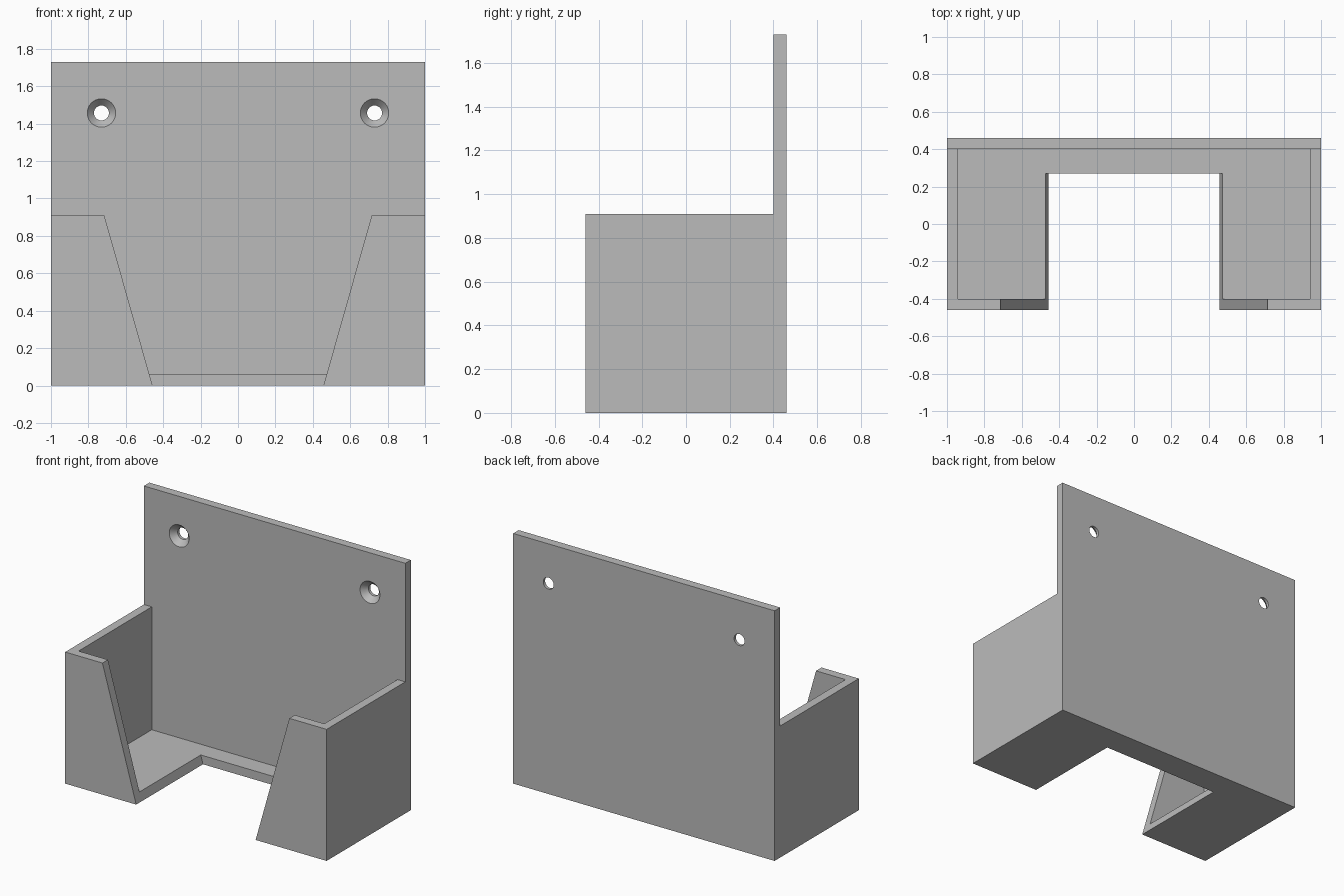
import bpy, bmesh
from math import radians
from mathutils import Matrix, Vector

cube = bpy.data.objects.get("Cube")
if cube:
    bpy.data.objects.remove(cube, do_unlink=True)

T = 0.06                    # wall thickness
HX, HY = 1.0, 0.46          # half width and half depth
PLATE_H, POCKET_H = 1.73, 0.91
PLATE_Y = HY - T            # front face of the back plate

grey = bpy.data.materials.new("plain grey")
grey.use_nodes = True
colour = (0.5, 0.5, 0.5, 1)
grey.diffuse_color = colour
grey.node_tree.nodes["Principled BSDF"].inputs["Base Color"].default_value = colour


def prism(name, points, depth):
    """Closed solid from an outline swept along a vector."""
    bm = bmesh.new()
    face = bm.faces.new([bm.verts.new(p) for p in points])
    swept = bmesh.ops.extrude_face_region(bm, geom=[face], use_keep_orig=True)["geom"]
    verts = [v for v in swept if isinstance(v, bmesh.types.BMVert)]
    bmesh.ops.translate(bm, vec=Vector(depth), verts=verts)
    return finish(name, bm)


def finish(name, bm):
    bmesh.ops.recalc_face_normals(bm, faces=bm.faces)
    mesh = bpy.data.meshes.new(name)
    bm.to_mesh(mesh)
    bm.free()
    mesh.materials.append(grey)
    obj = bpy.data.objects.new(name, mesh)
    bpy.context.collection.objects.link(obj)
    return obj


def cone(name, x, y, z, front_r, back_r, depth):
    """Round cutter whose axis runs front to back, starting at y."""
    bm = bmesh.new()
    place = Matrix.Translation((x, y + depth / 2, z)) @ Matrix.Rotation(radians(-90), 4, "X")
    bmesh.ops.create_cone(bm, cap_ends=True, segments=48, radius1=front_r,
                          radius2=back_r, depth=depth, matrix=place)
    return finish(name, bm)


def cut(target, cutter):
    cutter.hide_render = True
    mod = target.modifiers.new("cut", "BOOLEAN")
    mod.operation, mod.solver, mod.object = "DIFFERENCE", "EXACT", cutter
    bpy.context.view_layer.objects.active = target
    bpy.ops.object.modifier_apply(modifier=mod.name)
    bpy.data.objects.remove(cutter, do_unlink=True)


# L-shaped side outline swept across the width: back plate and solid pocket
side = [(-HY, 0), (HY, 0), (HY, PLATE_H), (PLATE_Y, PLATE_H),
        (PLATE_Y, POCKET_H), (-HY, POCKET_H)]
holder = prism("wall_holder", [(-HX, y, z) for y, z in side], (2 * HX, 0, 0))

# Hollow pocket between side walls, front lips, floor and plate
ix, iy = HX - T, HY - T
pocket = [(-ix, -iy, T), (ix, -iy, T), (ix, PLATE_Y, T), (-ix, PLATE_Y, T)]
cut(holder, prism("pocket_cutter", pocket, (0, 0, 1)))

# Tapered opening through the front wall and the floor
slope = (0.715 - 0.457) / POCKET_H
low, high = 0.457 - 0.1 * slope, 0.457 + 1.1 * slope
opening = [(-low, -0.6, -0.1), (low, -0.6, -0.1), (high, -0.6, 1.1), (-high, -0.6, 1.1)]
cut(holder, prism("opening_cutter", opening, (0, 0.87, 0)))

# Countersunk screw holes
for x in (-0.73, 0.73):
    cut(holder, cone("hole_cutter", x, PLATE_Y - 0.1, 1.457, 0.04, 0.04, 0.3))
    cut(holder, cone("countersink_cutter", x, PLATE_Y - 0.01, 1.457, 0.085, 0.04, 0.05))

bpy.ops.object.select_all(action="DESELECT")
holder.select_set(True)
bpy.context.view_layer.objects.active = holder
bpy.ops.object.shade_smooth_by_angle(angle=radians(30))
